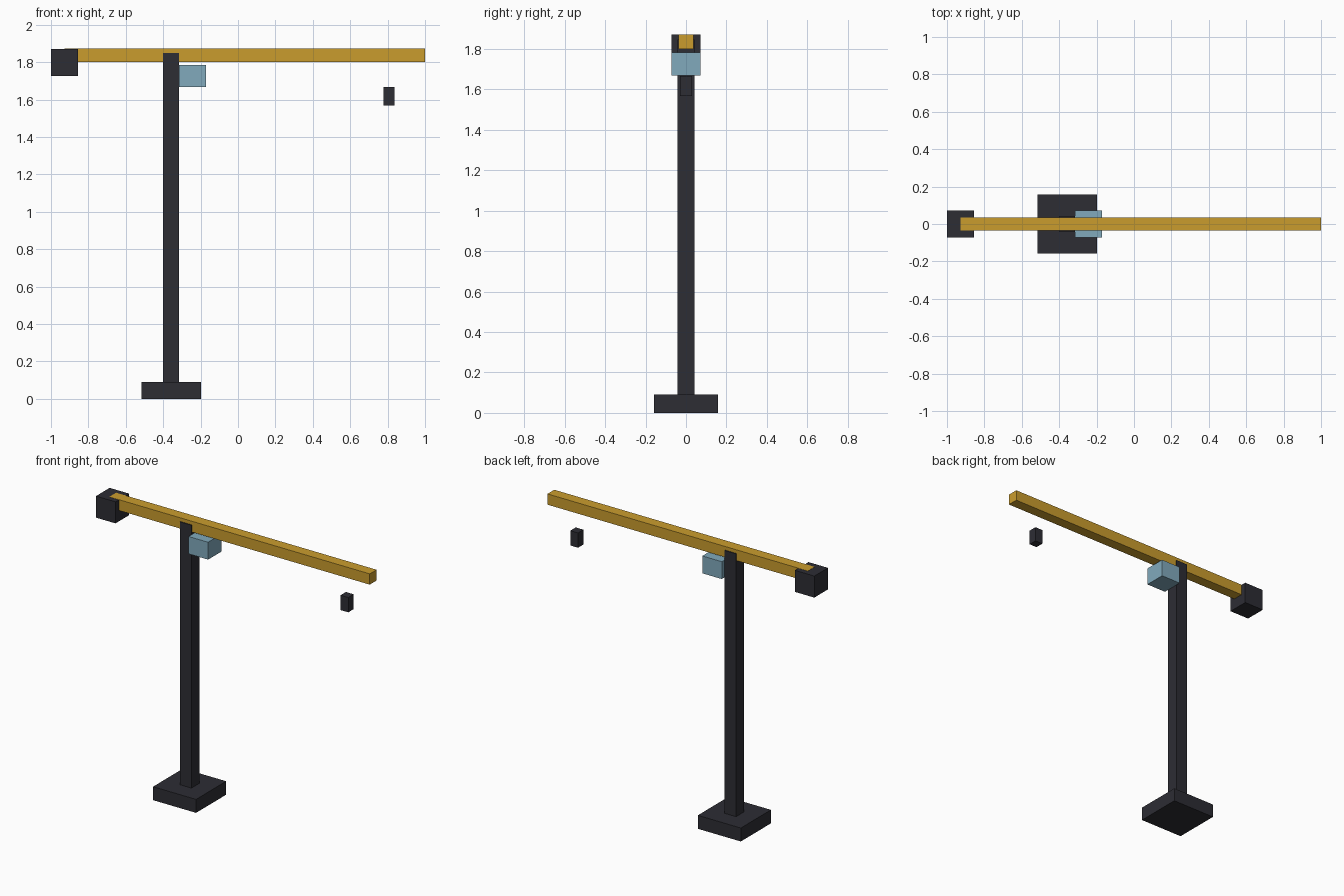
import bpy

cube = bpy.data.objects.get("Cube")
if cube:
    bpy.data.objects.remove(cube, do_unlink=True)


def material(name, color):
    mat = bpy.data.materials.new(name)
    mat.use_nodes = True
    mat.diffuse_color = (*color, 1)
    mat.node_tree.nodes["Principled BSDF"].inputs["Base Color"].default_value = (*color, 1)
    return mat


def box(name, x, z, depth, mat):
    """Box spanning the x and z ranges, centred on y = 0."""
    bpy.ops.mesh.primitive_cube_add(size=1, location=(sum(x) / 2, 0, sum(z) / 2))
    obj = bpy.context.object
    obj.name = name
    obj.scale = (x[1] - x[0], depth, z[1] - z[0])
    bpy.ops.object.transform_apply(location=False, rotation=False, scale=True)
    obj.data.materials.append(mat)
    return obj


dark = material("dark steel", (0.026, 0.026, 0.034))
yellow = material("crane yellow", (0.59, 0.335, 0.027))
glass = material("cab blue", (0.22, 0.40, 0.505))

# Foundation and tower
box("base", (-0.517, -0.199), (0, 0.09), 0.318, dark)
box("mast", (-0.40, -0.315), (0.09, 1.848), 0.085, dark)

# Horizontal boom, its top a hair above the counterweight
box("jib", (-0.927, 1.0), (1.80, 1.872), 0.072, yellow)
box("counterweight", (-1.0, -0.856), (1.727, 1.871), 0.144, dark)

# Operator cab beside the mast, and the hanging hook block
box("cab", (-0.315, -0.171), (1.668, 1.784), 0.144, glass)
box("hook_block", (0.779, 0.836), (1.568, 1.667), 0.057, dark)
